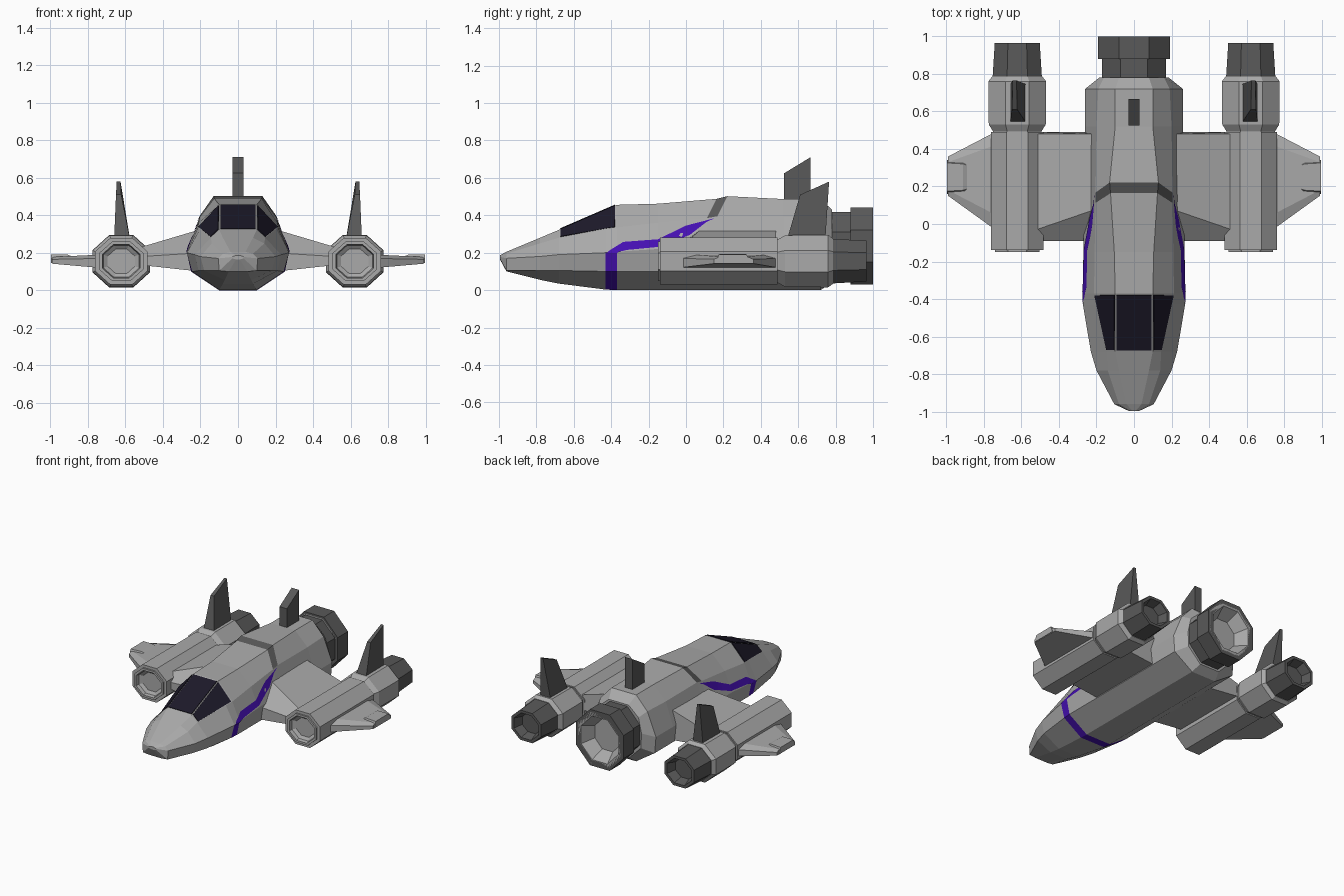
import bpy, bmesh, math
from mathutils import Vector
from mathutils.bvhtree import BVHTree

if "Cube" in bpy.data.objects:
    bpy.data.objects.remove(bpy.data.objects["Cube"])


def material(name, r, g, b):
    m = bpy.data.materials.new(name)
    m.diffuse_color = (r, g, b, 1)
    m.use_nodes = True
    m.node_tree.nodes["Principled BSDF"].inputs["Base Color"].default_value = m.diffuse_color
    return m


GREY = material("grey", 0.40, 0.40, 0.40)
DARK = material("dark_grey", 0.10, 0.10, 0.10)
GLASS = material("dark_glass", 0.012, 0.010, 0.022)
PURPLE = material("purple", 0.06, 0.005, 0.45)


def finish(bm, name, mats, mirror):
    bmesh.ops.recalc_face_normals(bm, faces=bm.faces)
    me = bpy.data.meshes.new(name)
    bm.to_mesh(me)
    bm.free()
    for m in mats:
        me.materials.append(m)
    ob = bpy.data.objects.new(name, me)
    bpy.context.collection.objects.link(ob)
    if mirror:
        ob.modifiers.new("Mirror", 'MIRROR').use_clip = False
    return ob


def loft(name, rings, mats=(GREY,), mirror=False, paint=None, glass=None):
    """Skin a list of closed rings; paint(i, j) gives the slot of each face."""
    bm = bmesh.new()
    vs = [[bm.verts.new(p) for p in r] for r in rings]
    n = len(rings[0])
    panes = []
    for i in range(len(vs) - 1):
        for j in range(n):
            k = (j + 1) % n
            f = bm.faces.new((vs[i][j], vs[i][k], vs[i + 1][k], vs[i + 1][j]))
            if paint:
                f.material_index = paint(i, j)
            if glass and glass(i, j):
                panes.append(f)
    bm.faces.new(vs[0])
    bm.faces.new(vs[-1])
    bmesh.ops.recalc_face_normals(bm, faces=bm.faces)
    if panes:
        bmesh.ops.inset_individual(bm, faces=panes, thickness=0.009)
        for f in panes:
            f.material_index = 1
    return finish(bm, name, mats, mirror)


def octagons(cx, cz, profile, sx):
    """Eight-sided rings along y from (y, flat radius) pairs."""
    rings = []
    for y, r in profile:
        R = r / math.cos(math.pi / 8)
        rings.append([(cx + sx * R * math.cos(a), y, cz + R * math.sin(a))
                      for a in [(k + 0.5) * math.pi / 4 for k in range(8)]])
    return rings


# Hull: y, slant, then half section bottom, chine, waist, shoulder, top (x, z)
sections = [
    (-0.995, 0, (.01, .165), (.03, .17), (.03, .178), (.02, .183), (.01, .186)),
    (-0.96, 0, (.05, .10), (.10, .105), (.105, .17), (.08, .195), (.04, .205)),
    (-0.78, 0, (.07, .055), (.18, .105), (.20, .18), (.14, .25), (.08, .28)),
    (-0.68, 0, (.08, .035), (.21, .105), (.23, .19), (.145, .28), (.10, .322)),
    (-0.43, 0, (.10, .003), (.245, .10), (.272, .20), (.203, .327), (.10, .43)),
    (-0.37, 0, (.10, 0), (.25, .10), (.272, .205), (.213, .335), (.10, .456)),
    (-0.15, 0, (.10, 0), (.25, .10), (.27, .22), (.21, .36), (.105, .462)),
    (0.11, .5, (.10, 0), (.25, .10), (.265, .22), (.205, .385), (.125, .488)),
    (0.16, .5, (.10, 0), (.25, .10), (.26, .22), (.205, .395), (.13, .502)),
    (0.52, 0, (.10, 0), (.25, .10), (.26, .22), (.20, .39), (.10, .487)),
    (0.72, 0, (.10, 0), (.25, .10), (.26, .22), (.19, .39), (.10, .487)),
    (0.78, 0, (.08, .04), (.18, .14), (.185, .25), (.16, .36), (.08, .43)),
]
# merge the canopy span into one face row by making the stripe row a lower-only split
rings = []
for y, s, *half in sections:
    pts = [(x, y + s * max(0, z - .38), z) for x, z in half]
    rings.append(pts + [(-x, yy, z) for x, yy, z in reversed(pts)])


def hull_paint(i, j):
    if i == 4 and j in (0, 1, 7, 8, 9):
        return 2
    return 3 if i == 7 and j in (3, 4, 5) else 0


hull = loft("hull", rings, (GREY, GLASS, PURPLE, DARK), paint=hull_paint)


def patch(name, quads, mat, mirror):
    bm = bmesh.new()
    for q in quads:
        bm.faces.new([bm.verts.new(p) for p in q])
    bmesh.ops.remove_doubles(bm, verts=bm.verts, dist=1e-5)
    return finish(bm, name, (mat,), mirror)


# Canopy panes: three panels laid on the hull between the canopy front and rear
def pane(a, b, c, d, name, mirror):
    corners = [Vector(p) for p in (a, b, c, d)]
    mid = sum(corners, Vector()) / 4
    nrm = (corners[2] - corners[0]).cross(corners[3] - corners[1]).normalized()
    if nrm.z < 0:
        nrm = -nrm
    inner = [p + (mid - p).normalized() * 0.011 for p in corners]
    return loft(name, [[p - nrm * .01 for p in inner], [p + nrm * .005 for p in inner]],
                (GLASS,), mirror)


fr, re = rings[3], rings[5]
pane(fr[4], fr[5], re[5], re[4], "canopy_front_pane", False)
pane(fr[3], fr[4], re[4], re[3], "canopy_side_pane", True)

# Side stripe projected on the hull
tree = BVHTree.FromPolygons([v.co.copy() for v in hull.data.vertices],
                            [list(p.vertices) for p in hull.data.polygons])


def on_hull(y, z):
    hit = tree.ray_cast(Vector((2, y, z)), Vector((-1, 0, 0)))[0]
    return (hit.x + 0.004, y, z)


upper = [(-.43, .195), (-.405, .215), (-.335, .258), (-.15, .272), (.0, .345), (.155, .385)]
lower = [(-.37, .195), (-.36, .205), (-.315, .215), (-.14, .232), (.02, .295), (.11, .365)]
quads = []
for i in range(len(upper) - 1):
    for k in range(4):
        def at(line, t):
            a, b = Vector(line[i]), Vector(line[i + 1])
            return on_hull(*a.lerp(b, t))
        t0, t1 = k / 4, (k + 1) / 4
        quads.append([at(lower, t0), at(lower, t1), at(upper, t1), at(upper, t0)])
patch("side_stripe", quads, PURPLE, True)

# Main engine: neck, rim and lit throat
loft("main_engine", octagons(0, .236, [(.75, .182), (.88, .182), (.88, .205), (1, .205),
     (1, .165), (.97, .16)], .94)[:5] + octagons(0, .236, [(.90, .12)], .94), (DARK,))
loft("engine_throat", octagons(0, .236, [(.88, .19), (1.0, .19), (1.0, .16), (.91, .11)], .94))

# Nacelles with intake, collar and nozzle
NX, NZ = .622, .155
loft("nacelle", octagons(NX, NZ, [(-.11, .065), (-.125, .085), (-.15, .09), (-.15, .105),
     (-.138, .105), (-.138, .125), (.49, .125)], 1.12), mirror=True)
loft("nacelle_collar", octagons(NX, NZ, [(.48, .115), (.495, .118), (.53, .138), (.76, .14),
     (.785, .122)], 1.1), mirror=True)
loft("nacelle_nozzle", octagons(NX, NZ, [(.77, .12), (.965, .109), (.965, .09), (.90, .07)],
     1.1), (DARK,), True)


def yz(x, pts):
    return [(x, y, z) for y, z in pts]


# Wing roots between hull and nacelles
loft("wing_root", [
    yz(.20, [(-.09, .10), (-.09, .20), (.08, .325), (.48, .325), (.49, .10)]),
    yz(.52, [(-.09, .135), (-.09, .18), (-.03, .23), (.48, .23), (.49, .135)])], mirror=True)

# Outer winglets with tip pods
loft("winglet", [
    yz(.74, [(-.03, .12), (-.03, .17), (.05, .19), (.42, .19), (.49, .17), (.49, .12)]),
    yz(.99, [(.15, .142), (.15, .165), (.18, .178), (.33, .178), (.36, .165), (.36, .142)])],
    mirror=True)
loft("winglet_tip_pod", [
    yz(.88, [(.16, .15), (.19, .178), (.31, .178), (.34, .15)]),
    yz(.91, [(.16, .15), (.18, .192), (.32, .192), (.34, .15)]),
    yz(.995, [(.16, .145), (.175, .19), (.325, .19), (.34, .145)])], mirror=True)


# Fins: base and top outlines in x, y at two heights
def fin(name, base, top, mirror):
    loft(name, [base, top], (DARK,), mirror)


fin("nacelle_fin",
    [(.575, .54, .27), (.66, .54, .27), (.66, .745, .27), (.575, .745, .27)],
    [(.622, .61, .51), (.65, .61, .51), (.646, .765, .58), (.626, .765, .58)], True)
fin("dorsal_fin",
    [(-.03, .525, .46), (.03, .525, .46), (.03, .665, .46), (-.03, .665, .46)],
    [(-.03, .525, .625), (.03, .525, .625), (.03, .665, .71), (-.03, .665, .71)], False)
